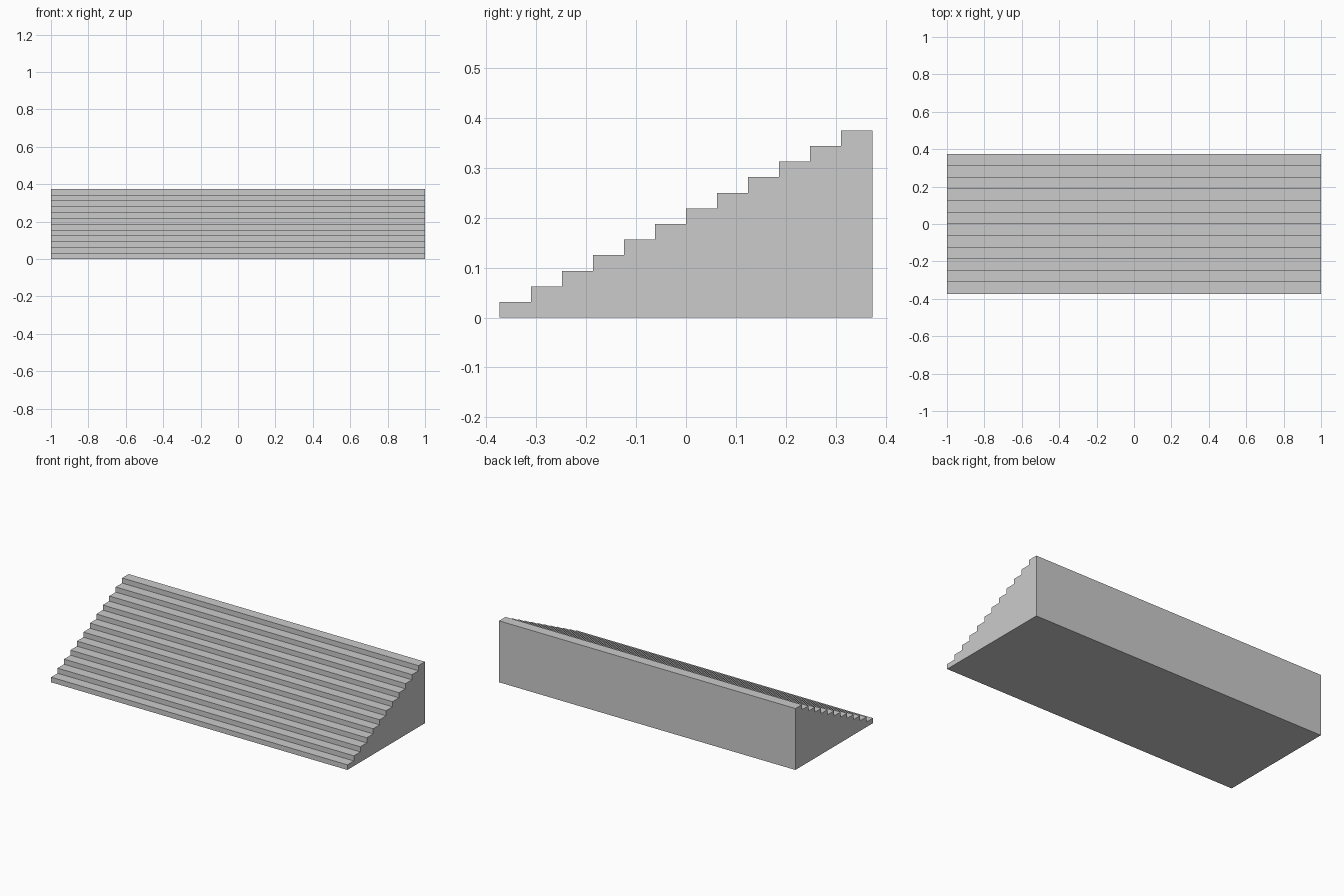
import bpy, bmesh

if "Cube" in bpy.data.objects:
    bpy.data.objects.remove(bpy.data.objects["Cube"])

STEPS = 12
WIDTH, DEPTH, HEIGHT = 2.0, 0.747, 0.375
tread, riser = DEPTH / STEPS, HEIGHT / STEPS

# Side profile of the flight: back and base corners, then zigzag up the steps
profile = [(DEPTH / 2, 0.0), (-DEPTH / 2, 0.0)]
for i in range(STEPS):
    y, z = -DEPTH / 2 + i * tread, (i + 1) * riser
    profile += [(y, z), (y + tread, z)]

# Solid staircase: extrude the profile across the width
bm = bmesh.new()
side = bm.faces.new([bm.verts.new((-WIDTH / 2, y, z)) for y, z in profile])
ext = bmesh.ops.extrude_face_region(bm, geom=[side], use_keep_orig=True)
verts = [g for g in ext["geom"] if isinstance(g, bmesh.types.BMVert)]
bmesh.ops.translate(bm, verts=verts, vec=(WIDTH, 0, 0))
bmesh.ops.recalc_face_normals(bm, faces=bm.faces)

mesh = bpy.data.meshes.new("staircase")
bm.to_mesh(mesh)
bm.free()
bpy.context.collection.objects.link(bpy.data.objects.new("staircase", mesh))
